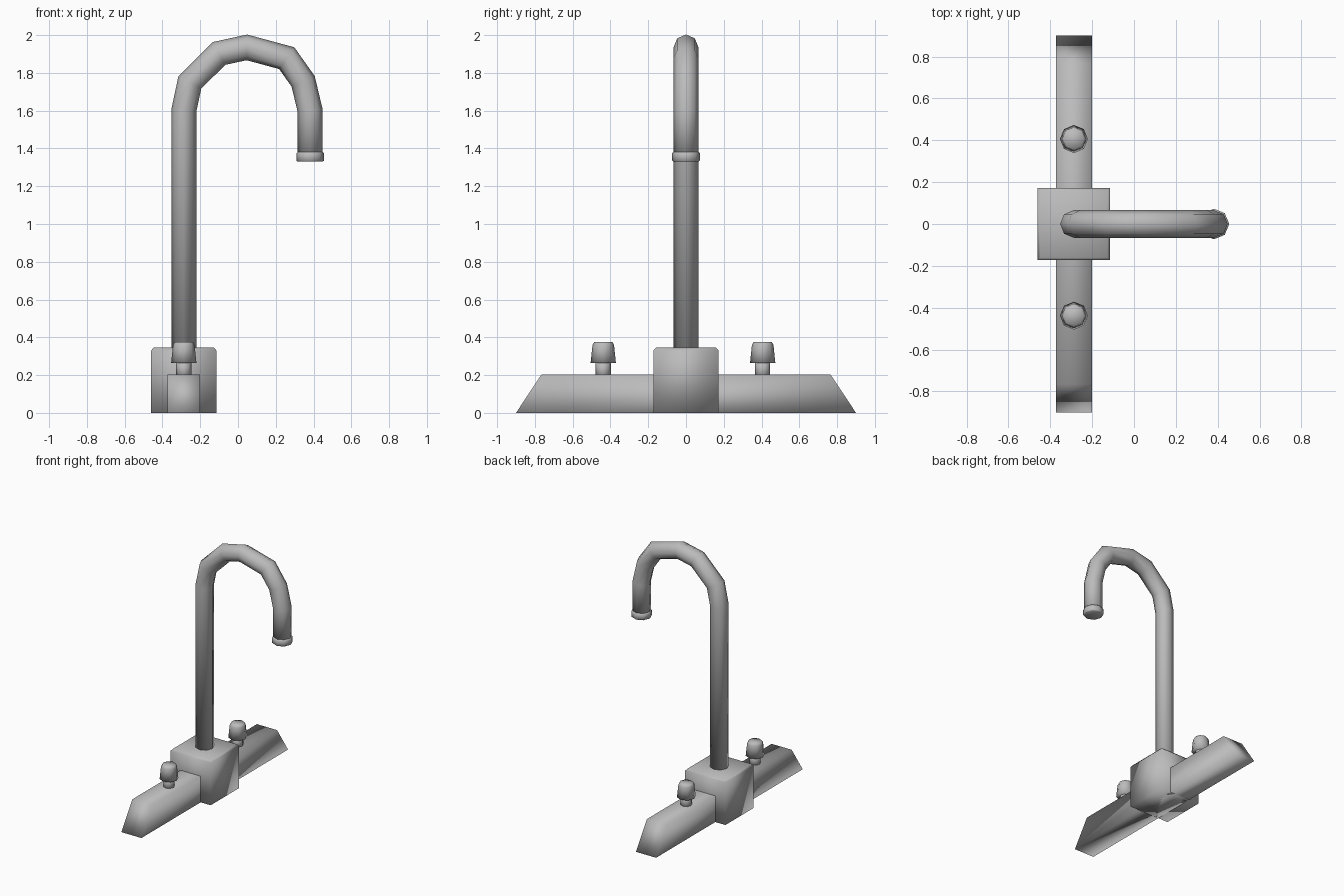
import bpy, bmesh, math
from mathutils import Vector

if "Cube" in bpy.data.objects:
    bpy.data.objects.remove(bpy.data.objects["Cube"], do_unlink=True)

grey = bpy.data.materials.new("brushed grey")
grey.use_nodes = True
colour = (0.5, 0.5, 0.5, 1)
grey.diffuse_color = colour
grey.node_tree.nodes["Principled BSDF"].inputs["Base Color"].default_value = colour

SIDES = 8
X = -0.287  # centre line of the base


def finish(name, bm):
    bmesh.ops.recalc_face_normals(bm, faces=bm.faces)
    mesh = bpy.data.meshes.new(name)
    bm.to_mesh(mesh)
    bm.free()
    mesh.materials.append(grey)
    for p in mesh.polygons:
        p.use_smooth = True
    obj = bpy.data.objects.new(name, mesh)
    bpy.context.collection.objects.link(obj)
    return obj


def skin(name, rings):
    """Join equal rings of points into a closed, capped surface."""
    bm = bmesh.new()
    rows = [[bm.verts.new(p) for p in ring] for ring in rings]
    n = len(rows[0])
    for a, b in zip(rows, rows[1:]):
        for i in range(n):
            j = (i + 1) % n
            bm.faces.new((a[i], a[j], b[j], b[i]))
    bm.faces.new(rows[0])
    bm.faces.new(rows[-1])
    return finish(name, bm)


def lathe(name, x, y, profile):
    angles = [math.tau * i / SIDES for i in range(SIDES)]
    return skin(name, [[(x + r * math.cos(a), y + r * math.sin(a), z)
                        for a in angles] for r, z in profile])


def tube(name, path, radius):
    """Sweep a mitred ring along a path in the XZ plane."""
    pts = [Vector((x, 0, z)) for x, z in path]
    rings = []
    for i, p in enumerate(pts):
        before = (p - pts[i - 1]).normalized() if i else None
        after = (pts[i + 1] - p).normalized() if i < len(pts) - 1 else before
        before = before or after
        t = (before + after).normalized()
        side = Vector((t.z, 0, -t.x)) / t.dot(after)
        rings.append([p + radius * (math.cos(a) * side + math.sin(a) * Vector((0, 1, 0)))
                      for a in (math.tau * k / SIDES for k in range(SIDES))])
    return skin(name, rings)


# Long base bar with sloping ends
skin("base_bar", [[(x, -0.9, 0), (x, 0.9, 0), (x, 0.765, 0.203), (x, -0.765, 0.203)]
                  for x in (-0.373, -0.2)])


# Central block with a narrow bevel round its top
def square(half, z):
    return [(X + sx * half, sy * half, z)
            for sx, sy in ((-1, -1), (1, -1), (1, 1), (-1, 1))]


skin("centre_block", [square(0.173, 0), square(0.173, 0.33), square(0.16, 0.345)])

# Gooseneck spout
tube("spout", [(X, 0.3), (X, 1.6), (-0.255, 1.75), (-0.1, 1.903), (0.047, 1.935),
               (0.258, 1.878), (0.345, 1.755), (0.382, 1.6), (0.382, 1.35)], 0.066)
lathe("spout_collar", 0.382, 0,
      [(0.066, 1.33), (0.073, 1.335), (0.073, 1.375), (0.066, 1.382)])

# Tap knobs on short stems
for side, y in (("front", -0.438), ("back", 0.406)):
    lathe(side + "_stem", X, y, [(0.04, 0.18), (0.04, 0.28)])
    lathe(side + "_knob", X, y,
          [(0.067, 0.264), (0.057, 0.36), (0.048, 0.375)])
